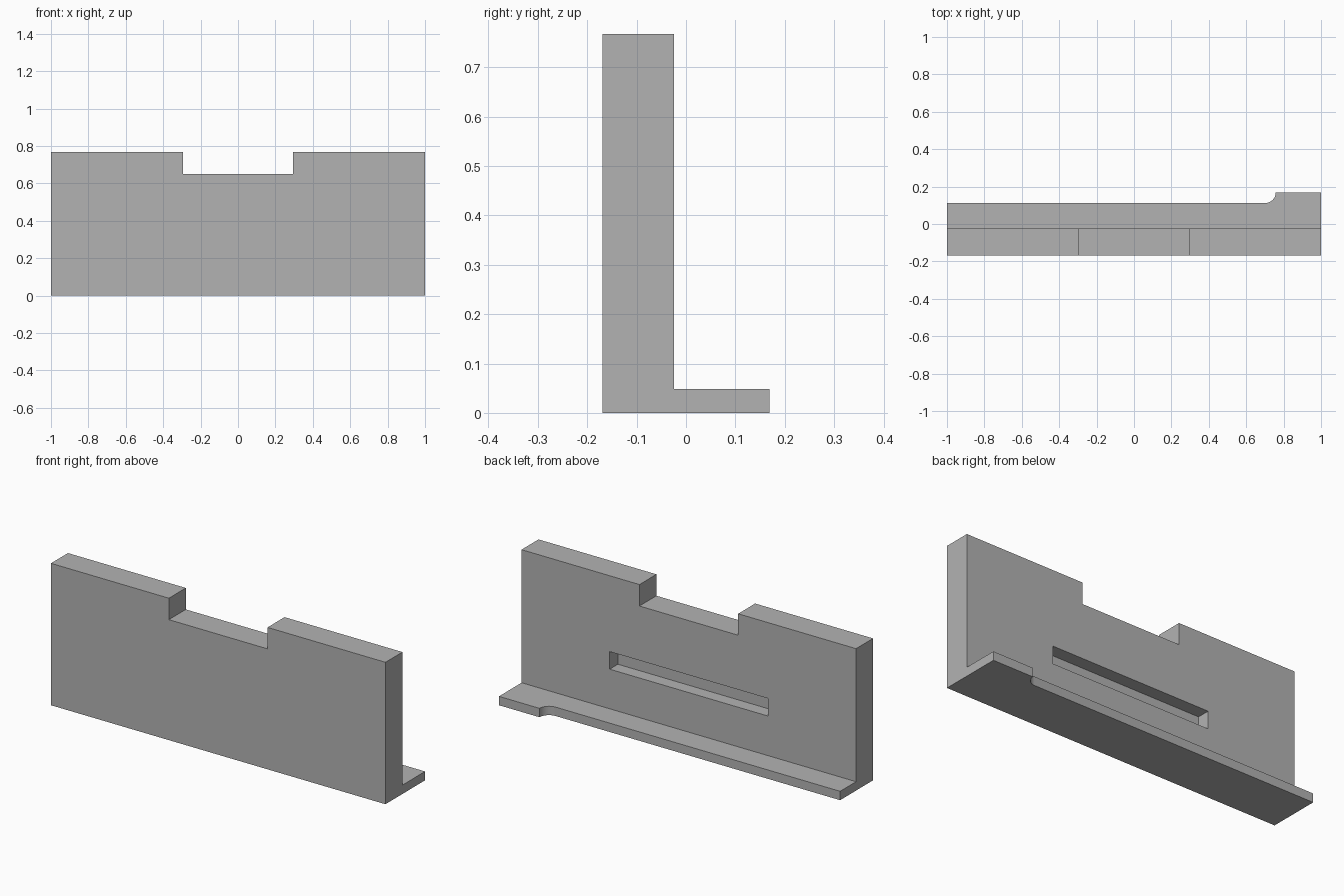
import bpy
import bmesh
from math import radians, cos, sin
from mathutils import Vector

default_cube = bpy.data.objects.get("Cube")
if default_cube:
    bpy.data.objects.remove(default_cube, do_unlink=True)

# Main dimensions
HALF = 1.0
FRONT, WALL_BACK, LEDGE_BACK, TAB_BACK = -0.169, -0.024, 0.112, 0.169
HEIGHT, LEDGE_TOP = 0.767, 0.048
NOTCH_HALF, NOTCH_Z = 0.295, 0.651
SLOT_HALF, SLOT_LOW, SLOT_HIGH, SLOT_DEPTH = 0.473, 0.262, 0.357, 0.07
TAB_X = 0.758

grey = bpy.data.materials.new("plain grey")
grey.use_nodes = True
grey.diffuse_color = (0.45, 0.45, 0.45, 1)
grey.node_tree.nodes["Principled BSDF"].inputs["Base Color"].default_value = grey.diffuse_color


def prism(name, points, sweep):
    """Extrude a closed 3D outline along a vector into a solid."""
    bm = bmesh.new()
    face = bm.faces.new([bm.verts.new(p) for p in points])
    swept = bmesh.ops.extrude_face_region(bm, geom=[face])["geom"]
    moved = [g for g in swept if isinstance(g, bmesh.types.BMVert)]
    bmesh.ops.translate(bm, verts=moved, vec=Vector(sweep))
    # extrude_face_region may keep the start face, so both ends are closed
    bmesh.ops.recalc_face_normals(bm, faces=bm.faces)
    mesh = bpy.data.meshes.new(name)
    bm.to_mesh(mesh)
    bm.free()
    mesh.materials.append(grey)
    obj = bpy.data.objects.new(name, mesh)
    bpy.context.collection.objects.link(obj)
    return obj


def box(name, low, high):
    (x0, y0, z0), (x1, y1, z1) = low, high
    outline = [(x0, y0, z0), (x1, y0, z0), (x1, y1, z0), (x0, y1, z0)]
    return prism(name, outline, (0, 0, z1 - z0))


def cut(target, cutter):
    cutter.hide_render = True
    mod = target.modifiers.new(cutter.name, "BOOLEAN")
    mod.operation = "DIFFERENCE"
    mod.solver = "EXACT"
    mod.object = cutter
    bpy.context.view_layer.objects.active = target
    bpy.ops.object.modifier_apply(modifier=mod.name)
    bpy.data.objects.remove(cutter, do_unlink=True)


# Upright wall and foot ledge as one L-shaped section
section = [(FRONT, 0), (TAB_BACK, 0), (TAB_BACK, LEDGE_TOP),
           (WALL_BACK, LEDGE_TOP), (WALL_BACK, HEIGHT), (FRONT, HEIGHT)]
panel = prism("wall_with_ledge", [(-HALF, y, z) for y, z in section], (2 * HALF, 0, 0))

# Notch in the top edge
cut(panel, box("notch_cutter", (-NOTCH_HALF, -0.5, NOTCH_Z), (NOTCH_HALF, 0.5, 1)))

# Blind slot in the back face
cut(panel, box("slot_cutter", (-SLOT_HALF, WALL_BACK - SLOT_DEPTH, SLOT_LOW),
               (SLOT_HALF, 0.1, SLOT_HIGH)))

# Narrow the ledge, leaving a tab with a rounded inner corner at the left end
r = TAB_BACK - LEDGE_BACK
arc = [(TAB_X - r + r * sin(a), TAB_BACK - r * cos(a))
       for a in (radians(90 * i / 8) for i in range(9))]
plan = [(-1.2, LEDGE_BACK)] + arc + [(TAB_X, 0.3), (-1.2, 0.3)]
cut(panel, prism("ledge_cutter", [(x, y, -0.1) for x, y in plan], (0, 0, 0.3)))

bpy.ops.object.select_all(action="DESELECT")
panel.select_set(True)
bpy.context.view_layer.objects.active = panel
bpy.ops.object.shade_smooth_by_angle(angle=radians(30))
